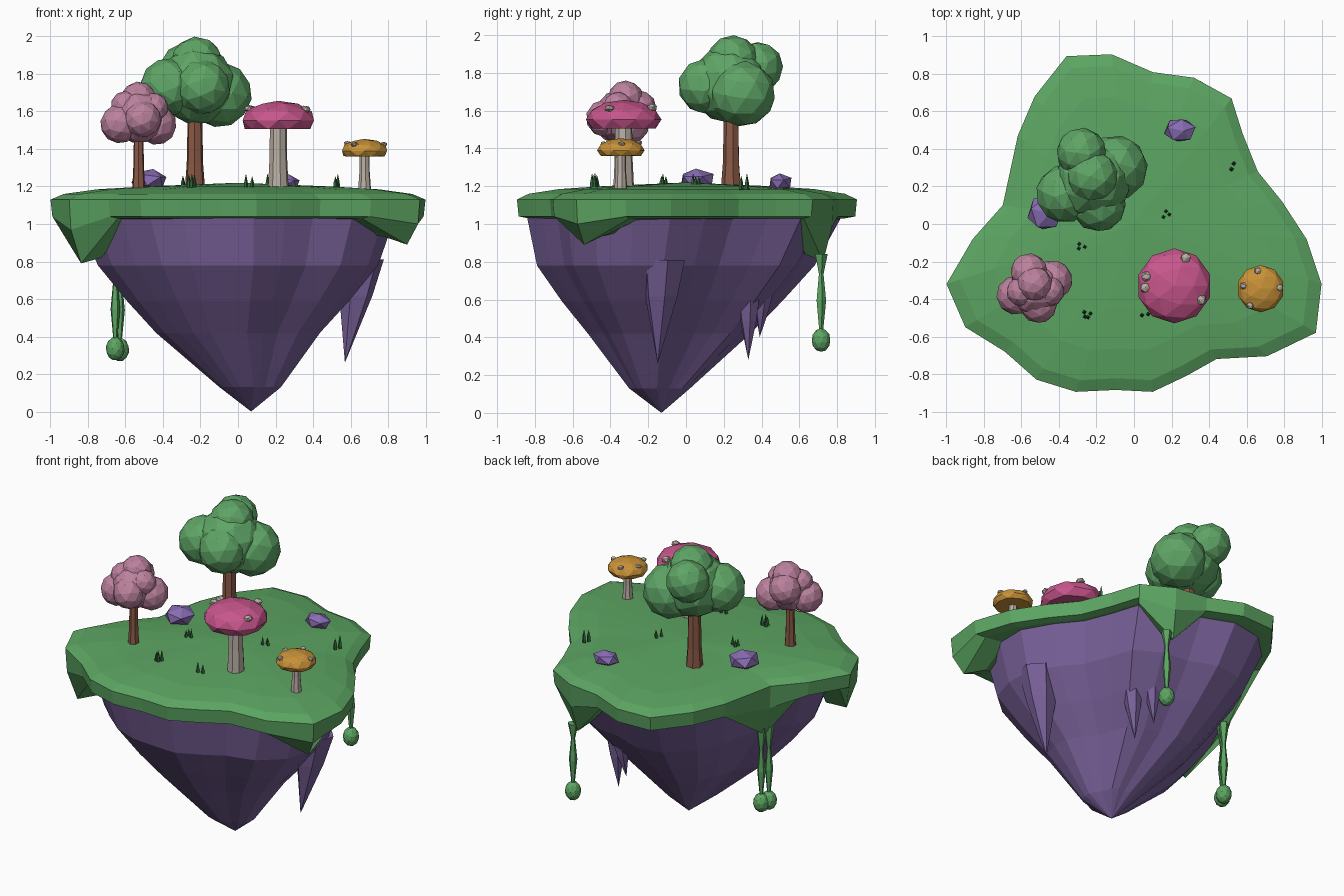
import bpy, bmesh, math
from mathutils import Vector, Matrix

cube = bpy.data.objects.get("Cube")
if cube:
    bpy.data.objects.remove(cube, do_unlink=True)


def material(name, srgb):
    m = bpy.data.materials.new(name)
    col = [((c / 255 + 0.055) / 1.055) ** 2.4 for c in srgb] + [1]
    m.diffuse_color = col
    m.use_nodes = True
    node = m.node_tree.nodes["Principled BSDF"]
    node.inputs["Base Color"].default_value = col
    node.inputs["Roughness"].default_value = 0.9
    return m


GRASS = material("grass green", (92, 165, 98))
BLADE = material("dark blade green", (50, 105, 58))
ROCK = material("rock purple", (120, 96, 152))
CRYSTAL = material("crystal violet", (136, 108, 178))
LEAF = material("leaf green", (95, 165, 102))
BLOSSOM = material("blossom pink", (188, 130, 158))
CAP_PINK = material("cap pink", (200, 86, 140))
CAP_GOLD = material("cap gold", (200, 146, 56))
STEM = material("stem beige", (186, 175, 164))
BARK = material("bark brown", (140, 90, 70))


def finish(name, bm, mat):
    bmesh.ops.recalc_face_normals(bm, faces=bm.faces)
    me = bpy.data.meshes.new(name)
    bm.to_mesh(me)
    bm.free()
    me.materials.append(mat)
    ob = bpy.data.objects.new(name, me)
    bpy.context.collection.objects.link(ob)
    return ob


def loft(bm, rings):
    """Bridge rings of points; a one-point ring closes to a tip, others are capped."""
    loops = [[bm.verts.new(p) for p in ring] for ring in rings]
    for a, b in zip(loops, loops[1:]):
        n = max(len(a), len(b))
        for i in range(n):
            j = (i + 1) % n
            if len(a) == 1:
                bm.faces.new((a[0], b[i], b[j]))
            elif len(b) == 1:
                bm.faces.new((a[i], a[j], b[0]))
            else:
                bm.faces.new((a[i], a[j], b[j], b[i]))
    for end in (loops[0], loops[-1]):
        if len(end) > 1:
            bm.faces.new(end)


def circle(x, y, z, r, sides, turn=0.2):
    if r == 0:
        return [(x, y, z)]
    angles = [turn + math.tau * i / sides for i in range(sides)]
    return [(x + r * math.cos(a), y + r * math.sin(a), z) for a in angles]


def turned(name, x, y, profile, sides, mat):
    """Round part from (radius, height) pairs."""
    bm = bmesh.new()
    loft(bm, [circle(x, y, z, r, sides) for r, z in profile])
    return finish(name, bm, mat)


def blobs(name, items, mat, subdiv=2, squash=(1, 1, 1)):
    """Cluster of faceted balls given as (x, y, z, radius)."""
    bm = bmesh.new()
    for i, (x, y, z, r) in enumerate(items):
        m = (Matrix.Translation((x, y, z)) @ Matrix.Diagonal((*squash, 1))
             @ Matrix.Rotation(i * 1.3 + 0.4, 4, Vector((1, 2, 3))))
        bmesh.ops.create_icosphere(bm, subdivisions=subdiv, radius=r, matrix=m)
    return finish(name, bm, mat)


def mushroom_cap(name, x, y, z, radius, height, mat):
    """Squashed faceted ball with a flat underside."""
    bm = bmesh.new()
    bmesh.ops.create_icosphere(bm, subdivisions=2, radius=1)
    for v in bm.verts:
        v.co = (x + v.co.x * radius, y + v.co.y * radius, z + max(v.co.z, -.45) * height)
    return finish(name, bm, mat)


# Island outline, counter-clockwise
outline = [(1, -.32), (.92, -.08), (.79, .12), (.66, .28), (.58, .48), (.52, .67),
           (.32, .78), (.10, .81), (-.12, .905), (-.36, .895), (-.53, .68), (-.62, .47),
           (-.70, .10), (-.86, -.08), (-1, -.32), (-.90, -.55), (-.69, -.68),
           (-.52, -.83), (-.31, -.895), (-.10, -.885), (.10, -.895), (.28, -.81),
           (.44, -.72), (.71, -.705), (.97, -.58)]


def ring(scale, z, drips=()):
    heights = dict(drips)
    return [(x * scale, y * scale, heights.get(i, z)) for i, (x, y) in enumerate(outline)]


def rock_ring(scale, z, cx, cy):
    """Outline with its far corners drawn in."""
    points = []
    for x, y in outline:
        s = scale * min(1, .9 / math.hypot(x, y)) ** .6
        points.append((cx + x * s, cy + y * s, z))
    return points


# Grass slab with overhanging drips
edge_drips = [(6, .98), (12, .98), (15, .97), (24, 1)]
drips = [(6, .80), (12, .79), (15, .79), (24, .89)]
inner_drips = [(6, .84), (12, .83), (15, .82), (24, .93)]
bm = bmesh.new()
loft(bm, [[(0, 0, 1.22)], ring(.5, 1.2), ring(.75, 1.185), ring(.93, 1.16), ring(1, 1.13),
          ring(.99, 1.04, edge_drips), ring(.93, 1.03, drips), ring(.81, 1.02, inner_drips)])
finish("grass_slab", bm, GRASS)

# Tapering rock below
bm = bmesh.new()
loft(bm, [rock_ring(.93, 1.04, -.01, -.01), rock_ring(.82, .78, 0, -.055),
          rock_ring(.65, .59, 0, -.075), rock_ring(.48, .42, 0, -.09),
          rock_ring(.18, .13, .065, -.14), [(.07, -.13, 0)]])
finish("rock_base", bm, ROCK)

# Hanging rock spikes: top centre, top radius, tip
for top, r, tip in [((.66, -.12, .81), .12, (.57, -.15, .26)),
                    ((.29, .33, .60), .06, (.27, .33, .28)),
                    ((.20, .41, .62), .05, (.17, .39, .40))]:
    bm = bmesh.new()
    mid = Vector(top).lerp(Vector(tip), .35)
    loft(bm, [circle(*top, r, 6), circle(*mid, r * .75, 6), [tip]])
    finish("rock_spike", bm, ROCK)

# Hanging vines with bulbs
for x, y, z in [(.34, .715, .385), (-.63, .10, .33), (-.655, .055, .335)]:
    turned("vine", x, y, [(.035, .84), (.013, z + .35), (.027, z + .21), (.011, z + .05)], 5, GRASS)
    blobs("vine_bulb", [(x, y, z, .063)], GRASS, 2, (.8, .8, 1))

# Trees
turned("green_tree_trunk", -.23, .24, [(.055, 1.19), (.045, 1.32), (.038, 1.65)], 7, BARK)
blobs("green_tree_crown", [(-.22, .23, 1.74, .21), (-.22, .25, 1.86, .14),
                           (-.10, .30, 1.69, .175), (-.37, .16, 1.73, .155),
                           (-.19, .105, 1.73, .148), (-.28, .38, 1.83, .135)], LEAF)
turned("pink_tree_trunk", -.53, -.35, [(.036, 1.18), (.03, 1.28), (.025, 1.5)], 7, BARK)
blobs("pink_tree_crown", [(-.53, -.35, 1.57, .14), (-.53, -.32, 1.665, .095),
                          (-.63, -.38, 1.535, .105), (-.435, -.30, 1.53, .108),
                          (-.51, -.43, 1.56, .1), (-.56, -.255, 1.61, .1),
                          (-.60, -.36, 1.63, .08), (-.45, -.36, 1.62, .08)], BLOSSOM)

# Mushrooms
turned("pink_mushroom_stem", .215, -.33, [(.056, 1.19), (.048, 1.35), (.045, 1.58)], 8, STEM)
mushroom_cap("pink_mushroom_cap", .215, -.33, 1.553, .2, .104, CAP_PINK)
blobs("pink_mushroom_spots", [(.275, -.18, 1.615, .03), (.065, -.28, 1.615, .029),
                              (.058, -.34, 1.615, .029), (.36, -.405, 1.612, .029)],
      STEM, 1, (1, 1, .7))
turned("gold_mushroom_stem", .675, -.345, [(.036, 1.17), (.028, 1.28), (.027, 1.41)], 8, STEM)
mushroom_cap("gold_mushroom_cap", .675, -.345, 1.39, .126, .064, CAP_GOLD)
blobs("gold_mushroom_spots", [(.66, -.25, 1.43, .02), (.583, -.33, 1.43, .02),
                              (.777, -.34, 1.425, .02), (.62, -.435, 1.425, .02)],
      STEM, 1, (1, 1, .7))

# Crystals
blobs("west_crystal", [(-.475, .06, 1.235, .1)], CRYSTAL, 1, (1, 1, .6))
blobs("north_crystal", [(.245, .50, 1.22, .09)], CRYSTAL, 1, (1, .75, .55))

# Grass tufts: position and number of blades
for x, y, count in [(.52, .31, 2), (.17, .05, 3), (-.28, -.12, 3), (-.25, -.48, 4), (.06, -.49, 2)]:
    for i in range(count):
        a = i * 2.4 + x * 9
        turned("grass_blade", x + .018 * math.cos(a), y + .018 * math.sin(a),
               [(.013, 1.18), (.01, 1.22), (0, 1.255 + .015 * (i % 2))], 4, BLADE)
